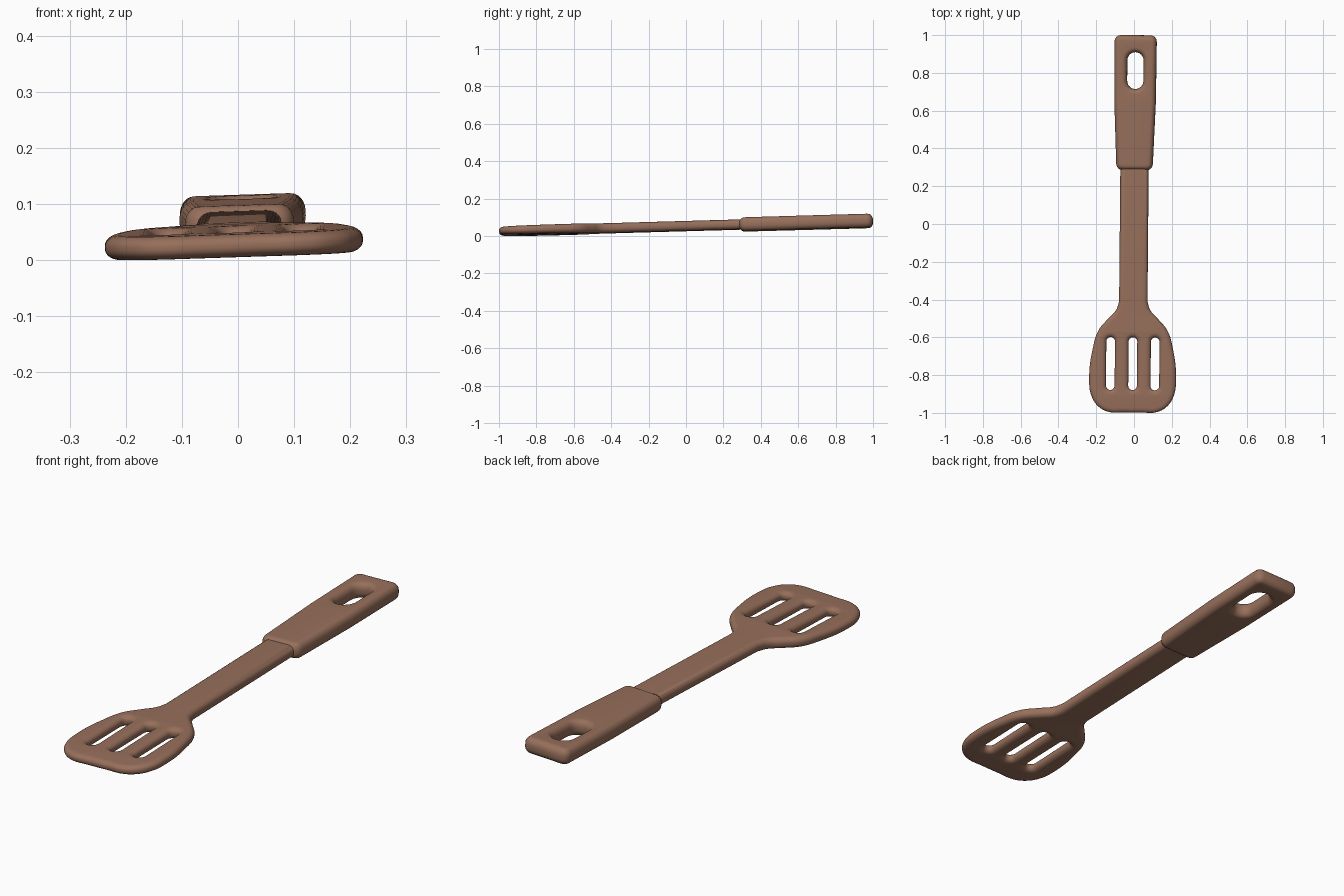
import bpy, bmesh, math
from mathutils import Matrix

if "Cube" in bpy.data.objects:
    bpy.data.objects.remove(bpy.data.objects["Cube"])

mat = bpy.data.materials.new("brown")
mat.diffuse_color = (0.31, 0.16, 0.105, 1)
mat.use_nodes = True
mat.node_tree.nodes["Principled BSDF"].inputs["Base Color"].default_value = mat.diffuse_color

# common pose: slight pitch, roll and yaw, lying on the ground
pose = (Matrix.Translation((0, 0, 0.061)) @ Matrix.Rotation(0.028, 4, 'X')
        @ Matrix.Rotation(-0.033, 4, 'Y') @ Matrix.Rotation(-0.009, 4, 'Z'))


def stadium(cx, y0, y1, r, n=12):
    """Closed slot outline with round ends."""
    pts = []
    for cy, a0 in ((y1 - r, 0), (y0 + r, math.pi)):
        for i in range(n + 1):
            a = a0 + math.pi * i / n
            pts.append((cx + r * math.cos(a), cy + r * math.sin(a)))
    return pts


def plate(name, outline, holes, bevel, half, straight=lambda p: False):
    """Rounded plate with holes; half(y) is the half thickness."""
    cu = bpy.data.curves.new(name, 'CURVE')
    cu.dimensions, cu.fill_mode = '2D', 'BOTH'
    cu.resolution_u = 8
    cu.bevel_depth, cu.bevel_resolution = bevel, 5
    cu.offset, cu.extrude = -bevel, 0.004
    sp = cu.splines.new('BEZIER')
    sp.bezier_points.add(len(outline) - 1)
    for bp, p in zip(sp.bezier_points, outline):
        bp.co = (*p, 0)
        t = 'VECTOR' if straight(p) else 'AUTO'
        bp.handle_left_type = bp.handle_right_type = t
    sp.use_cyclic_u = True
    for h in holes:
        s = cu.splines.new('POLY')
        s.points.add(len(h) - 1)
        for q, p in zip(s.points, h):
            q.co = (*p, 0, 1)
        s.use_cyclic_u = True
    ob = bpy.data.objects.new(name, cu)
    bpy.context.collection.objects.link(ob)
    bpy.ops.object.select_all(action='DESELECT')
    ob.select_set(True)
    bpy.context.view_layer.objects.active = ob
    bpy.ops.object.convert(target='MESH')
    ob = bpy.context.object
    bm = bmesh.new()
    bm.from_mesh(ob.data)
    bmesh.ops.remove_doubles(bm, verts=bm.verts, dist=1e-4)
    bmesh.ops.recalc_face_normals(bm, faces=bm.faces)
    for v in bm.verts:
        v.co.z *= half(v.co.y) / (bevel + 0.004)
    bm.transform(pose)
    bm.to_mesh(ob.data)
    bm.free()
    ob.data.materials.clear()
    ob.data.materials.append(mat)
    bpy.ops.object.shade_smooth_by_angle(angle=math.radians(35))
    return ob


# blade with three slots, running into the shaft
side = [(0.075, 0.35), (0.075, -0.41), (0.09, -0.455), (0.13, -0.50),
        (0.183, -0.565), (0.212, -0.66), (0.23, -0.82), (0.218, -0.91),
        (0.18, -0.968), (0.125, -0.996), (0.05, -0.998)]
outline = side + [(-x, y) for x, y in reversed(side)]
slots = [stadium(x, -0.88, -0.60, 0.023) for x in (-0.118, 0, 0.118)]
blade = plate("blade_and_shaft", outline, slots, 0.026,
              lambda y: 0.026 if y > -0.43 else 0.026 - 0.008 * (-0.43 - y) / 0.57 * 0.7,
              lambda p: p[1] > -0.42)

# tapered grip with hanging hole
r = 0.034
corners = [(0.112, 1.0, 0), (-0.112, 1.0, 90), (-0.097, 0.285, 180), (0.097, 0.285, 270)]
grip_outline = []
for x, y, a0 in corners:
    cx = x - math.copysign(r, x)
    cy = y - r if y > 0.5 else y + r
    for i in range(5):
        a = math.radians(a0 + 22.5 * i)
        grip_outline.append((cx + r * math.cos(a), cy + r * math.sin(a)))
    if a0 in (90, 270):
        # slight swell along the long sides
        grip_outline.append((math.copysign(0.11, x), 0.65))
grip = plate("grip", grip_outline, [stadium(0, 0.715, 0.91, 0.043)], 0.026,
             lambda y: 0.036, lambda p: True)

# settle on the ground
low = min(v.co.z for o in (blade, grip) for v in o.data.vertices)
for o in (blade, grip):
    o.data.transform(Matrix.Translation((0, 0, -low)))
